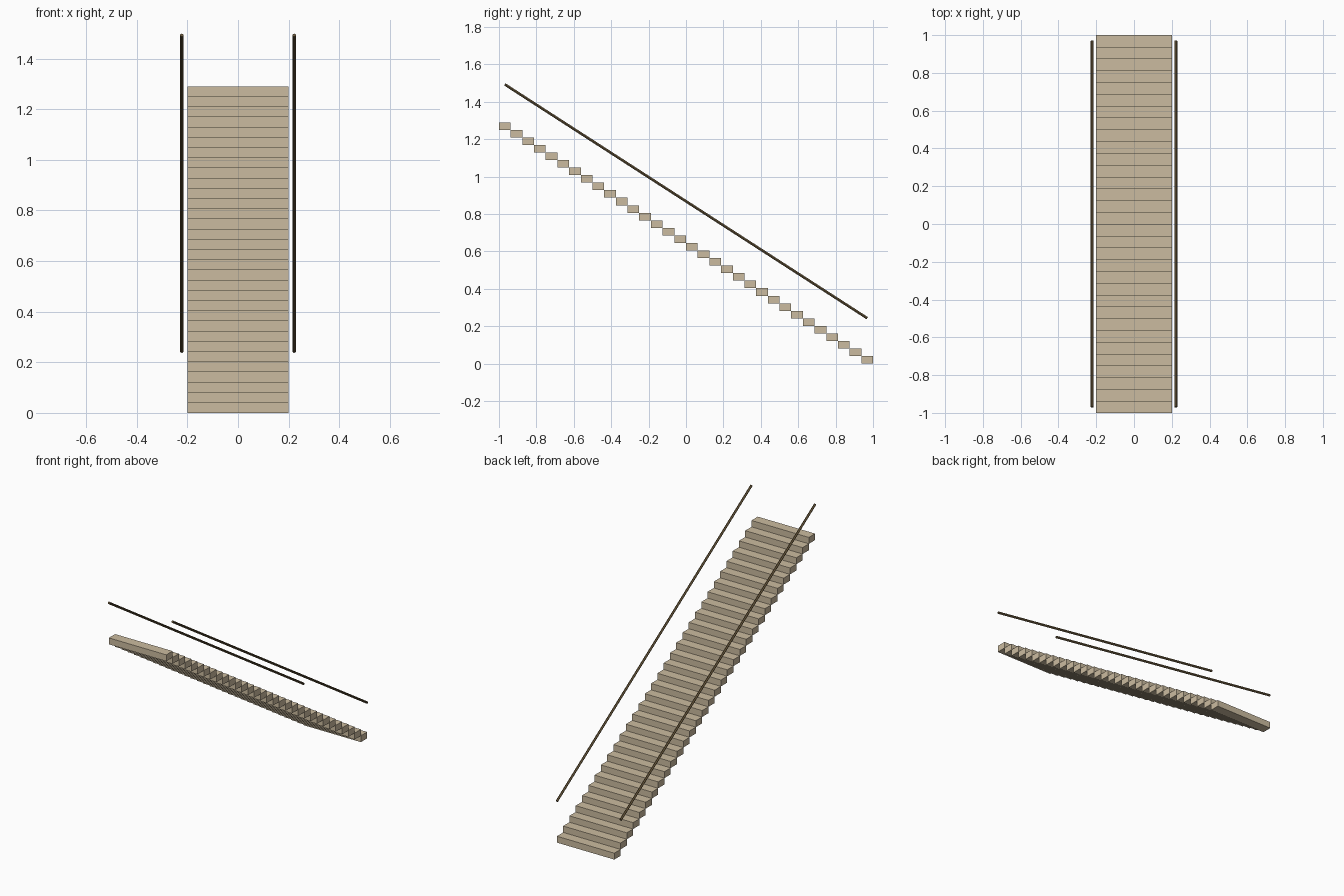
import bpy
from mathutils import Vector

if "Cube" in bpy.data.objects:
    bpy.data.objects.remove(bpy.data.objects["Cube"])

STEPS = 32
WIDTH = 0.40
DEPTH = 2.0 / STEPS
RISE = 1.29 / STEPS


def material(name, rgb):
    mat = bpy.data.materials.new(name)
    mat.diffuse_color = (*rgb, 1.0)
    mat.use_nodes = True
    mat.node_tree.nodes["Principled BSDF"].inputs["Base Color"].default_value = mat.diffuse_color
    return mat


tan_stone = material("tan stone", (0.60, 0.50, 0.35))
dark_bronze = material("dark bronze", (0.13, 0.09, 0.04))


def step_centre(i):
    # Step 0 is the lowest, at the back; the flight climbs to the front
    return Vector((0, 1 - DEPTH * (i + 0.5), RISE * (i + 0.5)))


# Floating block steps, each meeting the next at an edge
for i in range(STEPS):
    bpy.ops.mesh.primitive_cube_add(size=1, location=step_centre(i))
    step = bpy.context.object
    step.name = f"step_{i + 1:02d}"
    step.scale = (WIDTH, DEPTH, RISE)
    bpy.ops.object.transform_apply(location=False, rotation=False, scale=True)
    step.data.materials.append(tan_stone)

# Round handrails running parallel to the flight on both sides
for side, label in ((-1, "left"), (1, "right")):
    offset = Vector((side * (WIDTH / 2 + 0.022), 0, 0.223))
    low = step_centre(0) + offset
    high = step_centre(STEPS - 1) + offset
    axis = high - low
    bpy.ops.mesh.primitive_cylinder_add(
        vertices=12, radius=0.007, depth=axis.length, location=(low + high) / 2,
        rotation=axis.to_track_quat('Z', 'X').to_euler())
    rail = bpy.context.object
    rail.name = f"{label}_handrail"
    rail.data.materials.append(dark_bronze)
    bpy.ops.object.shade_smooth_by_angle()
